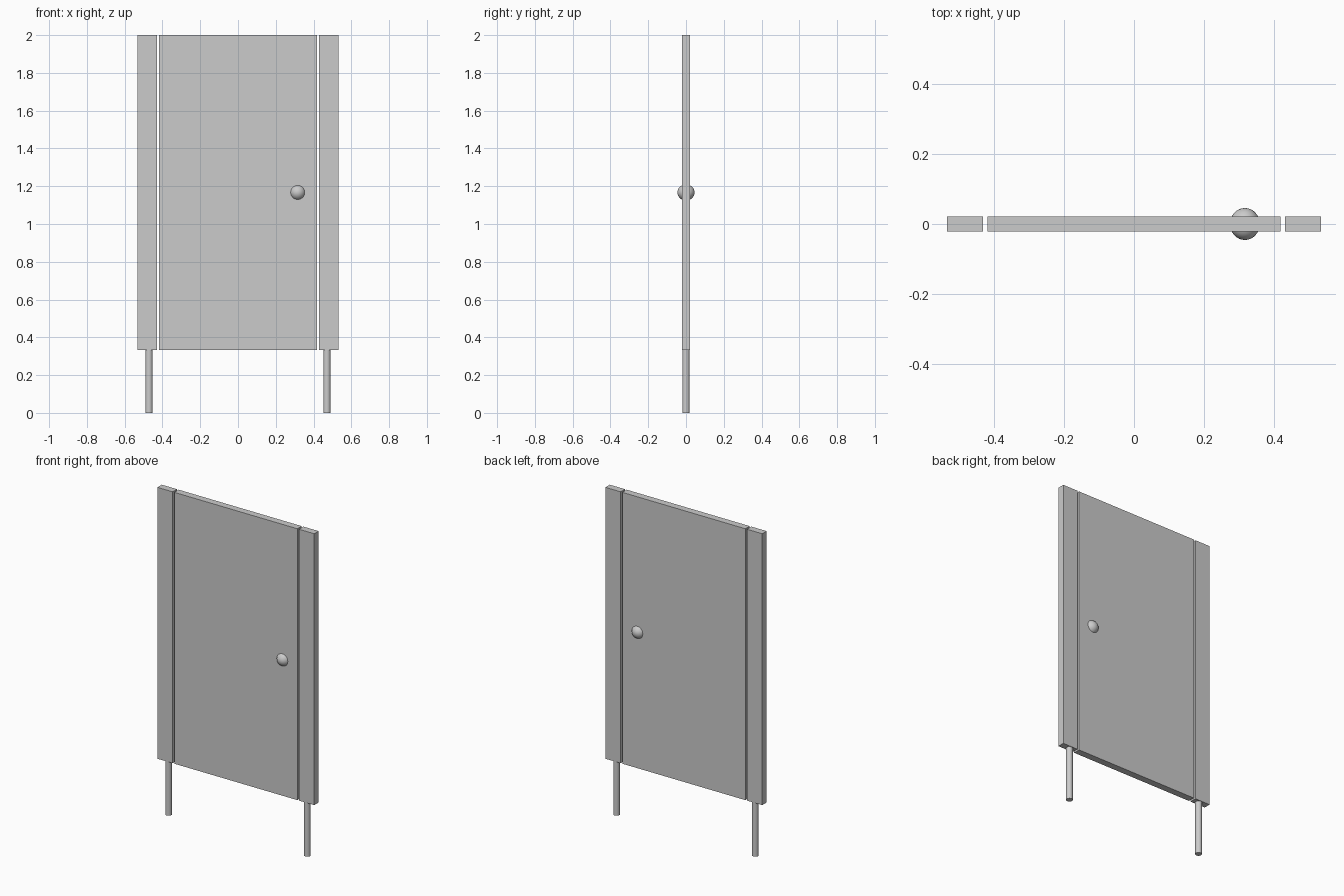
import bpy
import math

if "Cube" in bpy.data.objects:
    bpy.data.objects.remove(bpy.data.objects["Cube"])

Z0, Z1 = 0.333, 2.0      # bottom and top of the panels
HALF_T = 0.0213          # half thickness of the panels


def panel(name, x0, x1):
    bpy.ops.mesh.primitive_cube_add(size=1, location=((x0 + x1) / 2, 0, (Z0 + Z1) / 2))
    ob = bpy.context.object
    ob.name = name
    ob.scale = (x1 - x0, 2 * HALF_T, Z1 - Z0)
    bpy.ops.object.transform_apply(location=False, rotation=False, scale=True)
    return ob


def smooth():
    bpy.ops.object.shade_smooth_by_angle(angle=math.radians(35))


# Door leaf
panel("door", -0.418, 0.418)

# Side pilasters, each on a round leg
for side, s in (("left", -1), ("right", 1)):
    xs = sorted((s * 0.43, s * 0.533))
    panel(side + "_pilaster", *xs)
    bpy.ops.mesh.primitive_cylinder_add(vertices=32, radius=0.019, depth=Z0,
                                        location=(s * 0.471, 0, Z0 / 2))
    bpy.context.object.name = side + "_leg"
    smooth()

# Knob passing through the door, showing as a dome on both faces
bpy.ops.mesh.primitive_uv_sphere_add(segments=32, ring_count=16, radius=1,
                                     location=(0.316, 0, 1.167))
knob = bpy.context.object
knob.name = "door_knob"
knob.scale = (0.0425, 0.0455, 0.0425)
bpy.ops.object.transform_apply(location=False, rotation=False, scale=True)
smooth()
